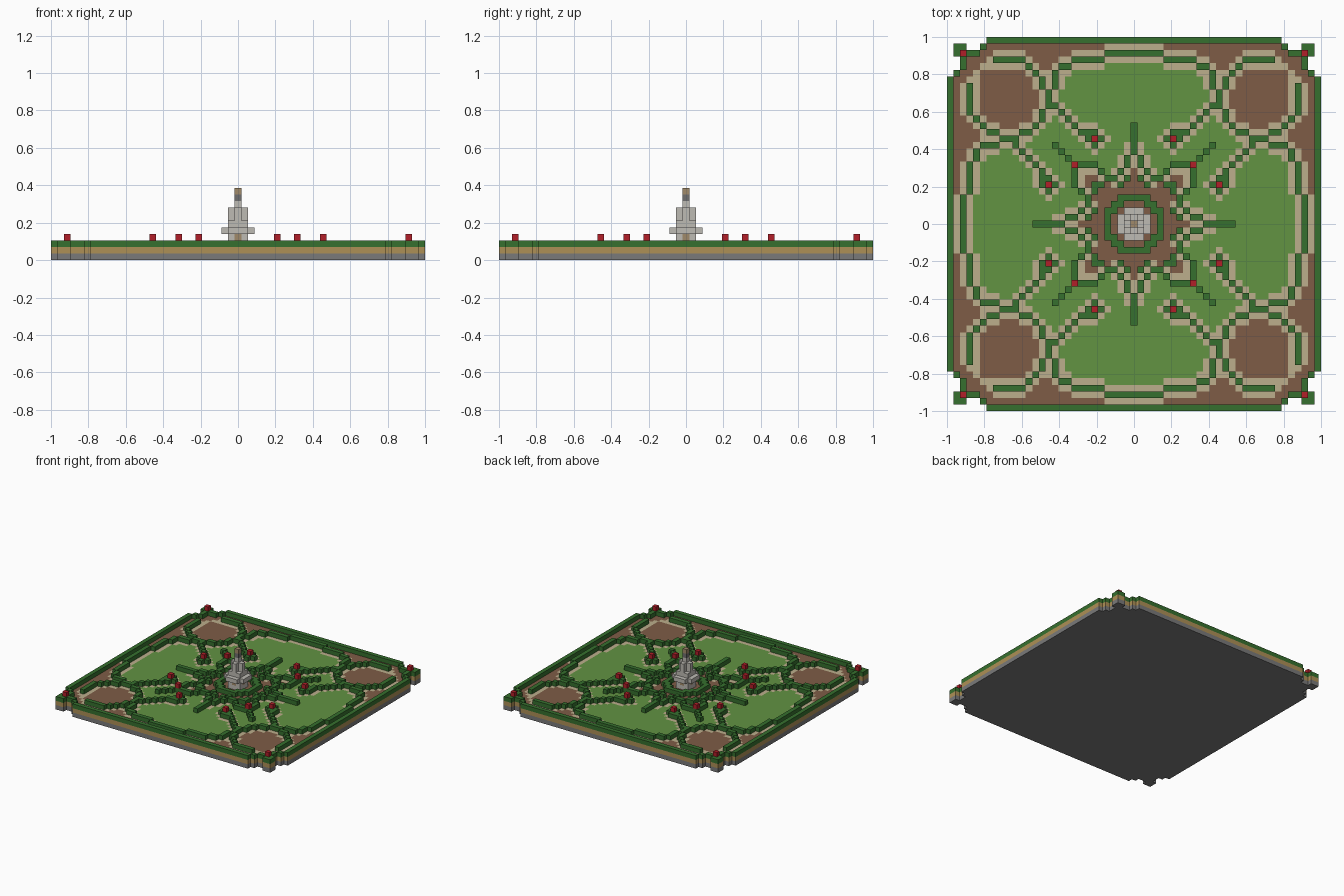
import bpy, bmesh

V = 2 / 57   # block size
R = 28       # blocks from the middle to the edge

if "Cube" in bpy.data.objects:
    bpy.data.objects.remove(bpy.data.objects["Cube"])


def material(name, rgb):
    lin = [((c / 255 + 0.055) / 1.055) ** 2.4 for c in rgb] + [1]
    m = bpy.data.materials.new(name)
    m.use_nodes = True
    m.diffuse_color = lin
    m.node_tree.nodes["Principled BSDF"].inputs["Base Color"].default_value = lin
    return m


GRASS = material("lawn green", (98, 147, 66))
HEDGE = material("hedge green", (54, 112, 46))
PATH = material("gravel beige", (188, 175, 140))
SOIL = material("soil brown", (126, 92, 70))
RED = material("flower red", (178, 30, 40))
STONE = material("stone grey", (122, 122, 122))
SAND = material("sand tan", (174, 144, 86))
MARBLE = material("marble grey", (190, 187, 180))
DARK = material("dark grey", (112, 110, 110))
WOOD = material("spout tan", (160, 138, 106))


def mirrored(cells):
    """Repeat cells over all eight symmetric sectors."""
    return {(sx * p, sy * q) for i, j in cells for p, q in ((i, j), (j, i))
            for sx in (1, -1) for sy in (1, -1)}


def trace(*points):
    """Rasterise a polyline into grid cells."""
    cells = {points[0]}
    for (x0, y0), (x1, y1) in zip(points, points[1:]):
        n = max(abs(x1 - x0), abs(y1 - y0))
        cells |= {(round(x0 + (x1 - x0) * t / n), round(y0 + (y1 - y0) * t / n))
                  for t in range(1, n + 1)}
    return cells


def around(cell):
    i, j = cell
    return [(i + 1, j), (i, j + 1), (i - 1, j), (i, j - 1)]


def blocks(name, cells, low, high, mats, rule=None, bottom=True):
    """One layer of blocks with only its outer faces; rule colours the tops."""
    bm = bmesh.new()
    cache = {}

    def corner(x, y, z):
        if (x, y, z) not in cache:
            cache[x, y, z] = bm.verts.new(((x - 0.5) * V, (y - 0.5) * V, z * V))
        return cache[x, y, z]

    for i, j in sorted(cells):
        ring = [(i, j), (i + 1, j), (i + 1, j + 1), (i, j + 1)]
        top = bm.faces.new([corner(x, y, high) for x, y in ring])
        if rule:
            top.material_index = rule((i, j))
        if bottom:
            bm.faces.new([corner(x, y, low) for x, y in reversed(ring)])
        sides = [(i, j - 1), (i + 1, j), (i, j + 1), (i - 1, j)]
        for k, other in enumerate(sides):
            if other not in cells:
                a, b = ring[k], ring[(k + 1) % 4]
                bm.faces.new([corner(*a, low), corner(*b, low),
                              corner(*b, high), corner(*a, high)])
    mesh = bpy.data.meshes.new(name)
    bm.to_mesh(mesh)
    bm.free()
    for m in mats:
        mesh.materials.append(m)
    ob = bpy.data.objects.new(name, mesh)
    bpy.context.collection.objects.link(ob)
    return ob


def square(r):
    return {(i, j) for i in range(-r, r + 1) for j in range(-r, r + 1)}


# Plot outline with stepped corners
def in_plot(cell):
    b, a = sorted(map(abs, cell))
    if a == R:
        return b <= 22
    if a == 27:
        return b <= 23 or b >= 26
    return a < R


plot = {c for c in square(R) if in_plot(c)}
border = {c for c in plot if any(n not in plot for n in around(c))}

# Hedge lines, drawn in one sector
oval = mirrored(trace((0, 26), (4, 26), (5, 25), (9, 25), (10, 24), (11, 24),
                      (12, 23), (12, 21), (13, 20), (13, 18), (12, 18), (9, 15),
                      (7, 14)))
corner_ring = mirrored(trace((21, 25), (17, 25), (15, 23), (14, 22), (14, 21),
                             (13, 20), (13, 18), (14, 17), (14, 16), (15, 15)))
flower_cross = mirrored({(6, 13), (5, 13), (7, 13), (6, 12), (6, 14)})
star_tip = mirrored(trace((0, 11), (1, 10), (1, 9), (2, 8), (3, 7)))
star_arm = mirrored(trace((3, 7), (4, 7), (5, 8), (6, 9), (9, 9)))
spikes = mirrored(trace((0, 11), (0, 15)) | trace((9, 9), (12, 12)))
inner_beds = mirrored(trace((0, 4), (2, 4), (3, 3)) | {(2, 3), (1, 7), (2, 6), (5, 6), (6, 6)})

# Gravel beside the hedges
lines = oval | corner_ring | flower_cross | star_tip
gravel = {n for c in lines for n in around(c)} | lines
gravel |= mirrored(trace((5, 7), (6, 8), (8, 8)) | {(1, 11), (1, 12), (22, 24), (23, 24)})

# Lawn spreads from the ovals until gravel or hedge stops it
walls = gravel | star_arm | border
lawn = set()
todo = list(mirrored({(0, 20), (4, 20), (11, 9), (10, 13)}) - walls)
while todo:
    c = todo.pop()
    if c in plot and c not in walls and c not in lawn:
        lawn.add(c)
        todo += around(c)


def ground_colour(cell):
    return 1 if cell in gravel else 2 if cell in lawn else 3


# Base layers
blocks("stone_base", plot, 0, 1, [STONE])
blocks("ground", plot, 1, 2, [SAND, PATH, GRASS, SOIL], ground_colour, False)

# Hedges and flowers
flowers = mirrored({(6, 13), (9, 9), (26, 26)})
blocks("border_hedge", border | mirrored({(26, 26)}), 2, 3, [HEDGE])
blocks("garden_hedges", oval | corner_ring | flower_cross, 2, 3, [HEDGE])
blocks("star_hedges", star_tip | star_arm | spikes, 2, 3, [HEDGE])
blocks("inner_hedges", inner_beds, 2, 3, [HEDGE])
blocks("flowers", flowers, 3, 4, [RED])

# Fountain
middle = {(0, 0)}
plus = middle | set(around((0, 0)))
basin = square(2) - mirrored({(2, 2)})
blocks("fountain_foot", square(1), 2, 3, [MARBLE])
blocks("fountain_pedestal", square(1) - plus, 3, 4, [MARBLE])
blocks("fountain_pedestal_core", plus, 3, 4, [WOOD])
blocks("fountain_basin", basin, 4, 5, [MARBLE])
blocks("fountain_column_lower", square(1), 5, 6, [MARBLE])
blocks("fountain_column_middle", plus, 6, 7, [MARBLE])
blocks("fountain_column_upper", plus, 7, 8, [MARBLE])
blocks("fountain_neck", middle, 8, 9, [MARBLE])
blocks("fountain_collar", middle, 9, 10, [DARK])
blocks("fountain_cap", middle, 10, 11, [WOOD])
